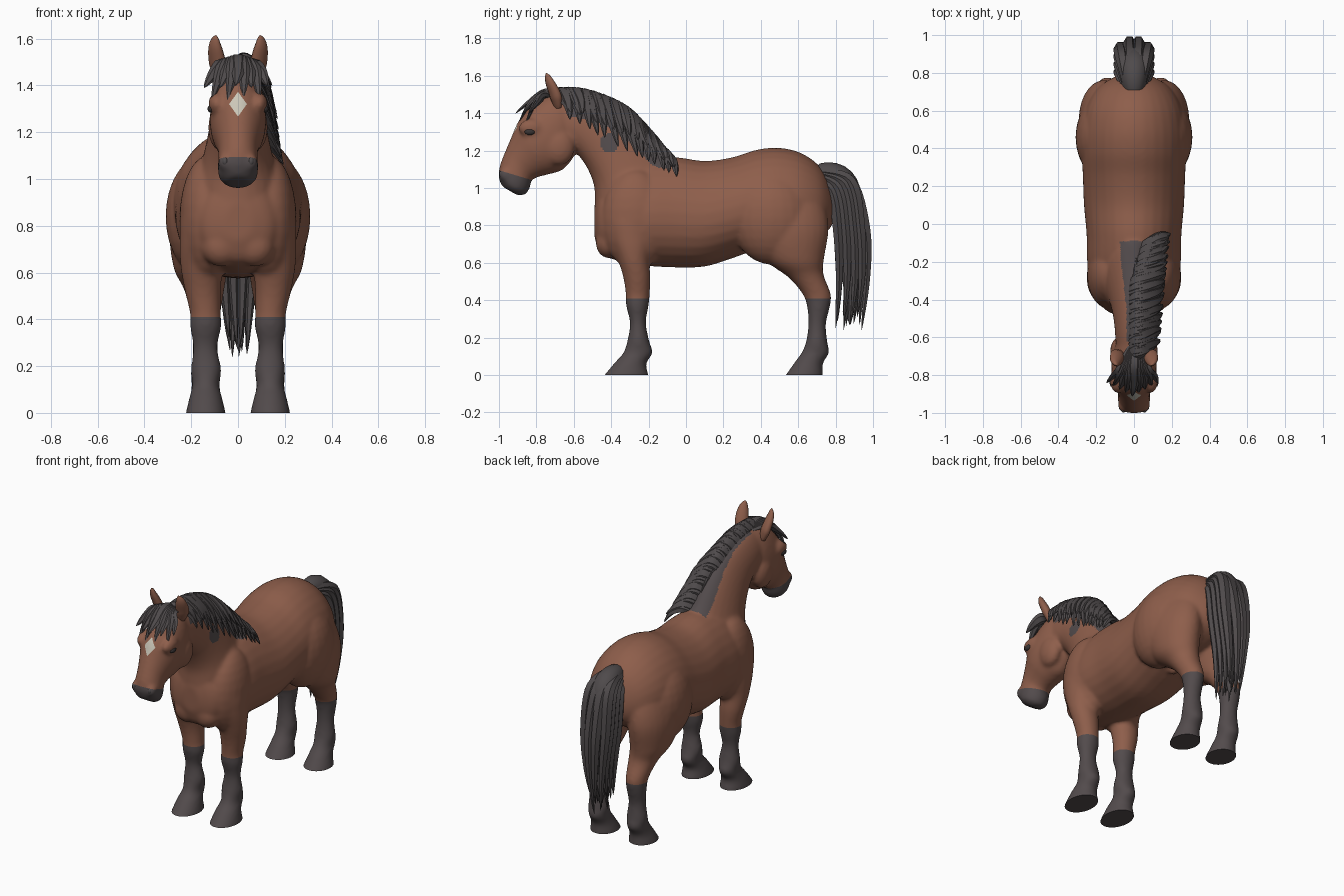
import bpy, bmesh, math, random
from mathutils import Vector, Matrix

random.seed(4)
if "Cube" in bpy.data.objects:
    bpy.data.objects.remove(bpy.data.objects["Cube"])


def material(name, rgb):
    m = bpy.data.materials.new(name)
    m.use_nodes = True
    m.diffuse_color = (*rgb, 1)
    m.node_tree.nodes["Principled BSDF"].inputs["Base Color"].default_value = (*rgb, 1)
    return m


COAT = material("bay coat", (.27, .112, .07))
SOCK = material("dark points", (.085, .07, .072))
HAIR = material("dark hair", (.078, .069, .071))
BLAZE = material("pale star", (.6, .57, .48))
EYE = material("dark eye", (.04, .034, .034))


def spline(keys, steps):
    """Smooth interpolation through tuples of any length."""
    out = []
    for i in range(len(keys) - 1):
        rows = [keys[max(i - 1, 0)], keys[i], keys[i + 1], keys[min(i + 2, len(keys) - 1)]]
        for j in range(steps):
            t = j / steps
            out.append([b + t * (c - a) / 2 + t * t * (a - 2.5 * b + 2 * c - d / 2)
                        + t ** 3 * (1.5 * (b - c) + (d - a) / 2) for a, b, c, d in zip(*rows)])
    return out + [list(keys[-1])]


def skin(bm, rings):
    loops = [[bm.verts.new(p) for p in ring] for ring in rings]
    n = len(loops[0])
    for a, b in zip(loops, loops[1:]):
        for i in range(n):
            bm.faces.new((a[i], a[(i + 1) % n], b[(i + 1) % n], b[i]))
    bm.faces.new(loops[0][::-1])
    bm.faces.new(loops[-1])


def loft(bm, keys, side=1, pinch=0.0):
    """Sections: centre x, half width, then two (y, z) ends of the section."""
    rings = []
    for x, w, ya, za, yb, zb in spline(keys, 6):
        ring = []
        for i in range(28):
            c, s = math.cos(math.tau * i / 28), math.sin(math.tau * i / 28)
            ring.append((side * (x + w * s * (1 - pinch * c)),
                         (ya + yb + (ya - yb) * c) / 2, (za + zb + (za - zb) * c) / 2))
        rings.append(ring)
    skin(bm, rings)


def blob(bm, centre, radii):
    m = Matrix.Translation(centre) @ Matrix.Diagonal((*radii, 1))
    bmesh.ops.create_uvsphere(bm, u_segments=24, v_segments=14, radius=1, matrix=m)


def strand(bm, pts, wide, thick, across, sides=6, steps=6):
    """Flattened lock of hair that tapers to a point."""
    path = [Vector(p) for p in spline(pts, steps)]
    rings = []
    for i, p in enumerate(path):
        s = i / (len(path) - 1)
        f = min(1, .55 + 1.6 * s) * (1 - s ** 3) + .02
        t = (path[min(i + 1, len(path) - 1)] - path[max(i - 1, 0)]).normalized()
        a = Vector(across)
        a = (a - t * a.dot(t)).normalized()
        n = t.cross(a)
        rings.append([p + a * math.cos(k * math.tau / sides) * wide * f
                      + n * math.sin(k * math.tau / sides) * thick * f for k in range(sides)])
    skin(bm, rings)


def finish(name, bm, mats, angle=40):
    bmesh.ops.recalc_face_normals(bm, faces=bm.faces[:])
    me = bpy.data.meshes.new(name)
    bm.to_mesh(me)
    bm.free()
    for m in mats:
        me.materials.append(m)
    ob = bpy.data.objects.new(name, me)
    bpy.context.collection.objects.link(ob)
    bpy.ops.object.select_all(action='DESELECT')
    ob.select_set(True)
    bpy.context.view_layer.objects.active = ob
    bpy.ops.object.shade_smooth_by_angle(angle=math.radians(angle))
    return ob


# Body volumes: trunk, neck, head, legs and muscle masses
trunk = [(-.49, .9, .74, .06), (-.455, 1, .65, .15), (-.36, 1.08, .61, .205),
         (-.22, 1.15, .585, .245), (-.06, 1.165, .575, .25), (.1, 1.145, .58, .264),
         (.25, 1.165, .625, .27), (.38, 1.205, .67, .275), (.5, 1.215, .68, .272),
         (.62, 1.185, .7, .248), (.72, 1.11, .74, .19), (.78, 1, .8, .1), (.795, .92, .88, .03)]
neck = [(0, .2, -.02, 1.13, -.44, .72), (0, .168, -.1, 1.18, -.485, .86),
        (0, .138, -.2, 1.29, -.49, 1), (0, .117, -.32, 1.4, -.525, 1.1),
        (0, .103, -.45, 1.465, -.58, 1.18), (0, .097, -.58, 1.5, -.62, 1.21),
        (0, .09, -.7, 1.5, -.68, 1.22)]
head = [(0, .08, -.66, 1.5, -.6, 1.26), (0, .105, -.74, 1.49, -.595, 1.18),
        (0, .12, -.83, 1.435, -.655, 1.1), (0, .116, -.895, 1.36, -.725, 1.075),
        (0, .096, -.935, 1.27, -.785, 1.06), (0, .084, -.965, 1.2, -.825, 1.04),
        (0, .086, -.995, 1.12, -.835, 1), (0, .082, -1.002, 1.06, -.86, .965),
        (0, .05, -.985, 1.01, -.9, .96)]
fore = [(.11, .06, -.38, 1, -.2, 1), (.14, .1, -.43, .86, -.16, .86), (.15, .1, -.41, .74, -.17, .72),
        (.155, .09, -.365, .62, -.195, .62), (.15, .077, -.335, .52, -.19, .52),
        (.14, .066, -.322, .43, -.194, .43), (.138, .067, -.32, .37, -.2, .37),
        (.14, .052, -.3, .28, -.214, .28), (.136, .065, -.312, .19, -.196, .18),
        (.138, .058, -.335, .12, -.178, .12), (.138, .07, -.378, .07, -.212, .06),
        (.138, .085, -.437, 0, -.2, 0), (.138, .085, -.46, -.03, -.2, -.03)]
hind = [(.1, .06, .46, 1.08, .66, 1.06), (.13, .12, .37, .94, .735, .93),
        (.16, .132, .33, .78, .762, .78), (.16, .115, .42, .62, .738, .62),
        (.145, .087, .55, .52, .735, .54), (.14, .066, .625, .43, .775, .43),
        (.14, .06, .648, .36, .768, .36), (.14, .053, .654, .27, .748, .27),
        (.138, .064, .642, .18, .757, .17), (.138, .06, .618, .12, .765, .12),
        (.138, .068, .582, .07, .732, .06), (.138, .085, .533, 0, .732, 0),
        (.138, .085, .51, -.03, .732, -.03)]
bm = bmesh.new()
loft(bm, [(0, w, y, top, y, low) for y, top, low, w in trunk], pinch=.12)
loft(bm, neck, pinch=.2)
loft(bm, head)
for sx in (1, -1):
    loft(bm, fore, sx)
    loft(bm, hind, sx)
    blob(bm, (sx * .13, -.27, .83), (.12, .18, .27))       # shoulder
    blob(bm, (sx * .07, -.415, .71), (.085, .068, .085))   # breast
    blob(bm, (sx * .16, .46, .84), (.15, .22, .25))        # hip
    blob(bm, (sx * .075, -.68, 1.22), (.052, .085, .1))    # cheek
    blob(bm, (sx * .09, -.825, 1.32), (.037, .07, .05))    # brow
    blob(bm, (sx * .05, -.96, 1.07), (.036, .04, .04))     # nostril wing
blob(bm, (0, .375, .665), (.028, .05, .035))
body = finish("horse_body", bm, [])

# Fuse the volumes into one smooth skin
fuse = body.modifiers.new("Fuse", 'REMESH')
fuse.mode, fuse.voxel_size = 'VOXEL', .011
relax = body.modifiers.new("Relax", 'SMOOTH')
relax.factor, relax.iterations = .5, 9
fused = bpy.data.meshes.new_from_object(body.evaluated_get(bpy.context.evaluated_depsgraph_get()))
bpy.data.objects.remove(body)
bm = bmesh.new()
bm.from_mesh(fused)
bpy.data.meshes.remove(fused)


def cut(co, no, test, clear=False):
    """Slice only the faces that pass the test, for clean colour borders."""
    faces = [f for f in bm.faces if test(f.calc_center_median())]
    geom = {g for f in faces for g in (*f.verts, *f.edges)}
    bmesh.ops.bisect_plane(bm, geom=list(geom) + faces, plane_co=co, plane_no=no, clear_inner=clear)


cut((0, 0, 0), (0, 0, 1), lambda c: c.z < .1, True)
bmesh.ops.holes_fill(bm, edges=[e for e in bm.edges if e.is_boundary])
cut((0, 0, .41), (0, 0, 1), lambda c: .3 < c.z < .5)
cut((0, -1, 1.095), (0, .3, 1), lambda c: c.y < -.8 and c.z > .9)
SW, SH, SZ = .038, .053, 1.32
for sx in (1, -1):
    for sz in (1, -1):
        cut((sx * SW, 0, SZ), (sx / SW, 0, sz / SH),
            lambda c: c.y < -.85 and abs(c.x) < .06 and abs(c.z - SZ) < .08)

# Colour regions: socks, muzzle, star and the roots of the mane
crest = [Vector((0, k[2], k[3])) for k in spline(neck, 8)]
for f in bm.faces:
    c = f.calc_center_median()
    if c.z < .41 or (c.y < -.8 and c.z - 1.095 + .3 * (c.y + 1) < 0 and c.z > .9):
        f.material_index = 1
    elif c.y < -.85 and abs(c.x) / SW + abs(c.z - SZ) / SH < 1:
        f.material_index = 2
    elif -.62 < c.y < -.09 and c.z > 1.1:
        root = .045 + .035 * min(1, max(0, 4 * (c.y + .45)))
        patch = c.x > 0 and math.hypot(c.y + .41, c.z - 1.24) < .05
        if patch or min((c - p).length for p in crest) < (.15 if c.x > 0 else root):
            f.material_index = 1
finish("horse_body", bm, [COAT, SOCK, BLAZE], 60)

# Mane: overlapping locks that fall to one side, roots drifting over near the withers
bm = bmesh.new()
LOCKS = 14
for layer in (0, 1):
    for i in range(LOCKS):
        s = (i + .4 * layer) / LOCKS
        k = 8 + round(s * 40)
        p, along = crest[k], crest[k - 1] - crest[min(k + 1, len(crest) - 1)]
        r = random.uniform(-.02, .02)
        drift = .06 * max(0, 1 - 2.5 * s)
        x = (.195 - .06 * s) * (1 - .1 * layer)
        drop = (.13 + .1 * math.sin(math.pi * s)) * (1 - .35 * layer) + r
        strand(bm, [p + Vector((drift - .02, -.015, -.01 - .3 * drift)),
                    p + Vector((drift + .03, .005, .018 - .4 * drift)),
                    p + Vector((x * .75, .035, -.35 * drop)),
                    p + Vector((x + layer * .015, .06 + r, -drop))],
               .04, .022, along)
strand(bm, [p + Vector((.012, 0, -.004)) for p in crest[46:13:-4]], .032, .03, (1, 0, 0), 8)
finish("mane", bm, [HAIR], 35)

# Forelock: locks fanned over the brow
bm = bmesh.new()
for i in range(9):
    u = i / 4 - 1
    r = .025 * (-1) ** i + random.uniform(-.01, .01)
    strand(bm, [(.01 + u * .02, -.65, 1.49), (u * .055, -.75, 1.517 - .02 * abs(u)),
                (u * .1, -.845 + .05 * abs(u), 1.455),
                (u * .135 - .01, -.912 + .07 * abs(u), 1.365 + r)], .036, .018, (1, -.3 * u, 0))
finish("forelock", bm, [HAIR], 35)

# Tail: solid core wrapped in long locks
bm = bmesh.new()
strand(bm, [(0, .7, 1.08), (0, .82, 1.035), (0, .885, .82), (0, .885, .55), (0, .875, .27)],
       .085, .088, (1, 0, 0), 12)
for v in (0, .35, .7, 1):
    for j in range(4):
        u = j / 1.5 - 1
        r, q = random.uniform(-.012, .012), random.uniform(0, .1)
        y = .812 + v * .16 * (1 - .25 * abs(u))
        strand(bm, [(u * .03, .69 + .02 * v, 1.06 + .03 * v), (u * .065, .78 + .1 * v, .98 + .055 * v),
                    (u * .075, y, .78), (u * .055, y + .008, .52),
                    (u * .04 + r, y + r - .01, .235 + q)], .036, .034, (1, 0, 0))
finish("tail", bm, [HAIR], 35)

# Ears, eyes and nostrils
for sx, label in ((1, "left"), (-1, "right")):
    bm = bmesh.new()
    strand(bm, [(sx * .07, -.685, 1.43), (sx * .088, -.7, 1.5),
                (sx * .098, -.73, 1.57), (sx * .094, -.748, 1.615)], .042, .027, (1, sx * .7, 0), 10)
    finish(label + "_ear", bm, [COAT], 60)
    bm = bmesh.new()
    blob(bm, (sx * .116, -.835, 1.3), (.014, .028, .017))
    finish(label + "_eye", bm, [EYE])
    bm = bmesh.new()
    blob(bm, (sx * .055, -.986, 1.075), (.013, .012, .018))
    finish(label + "_nostril", bm, [HAIR])
